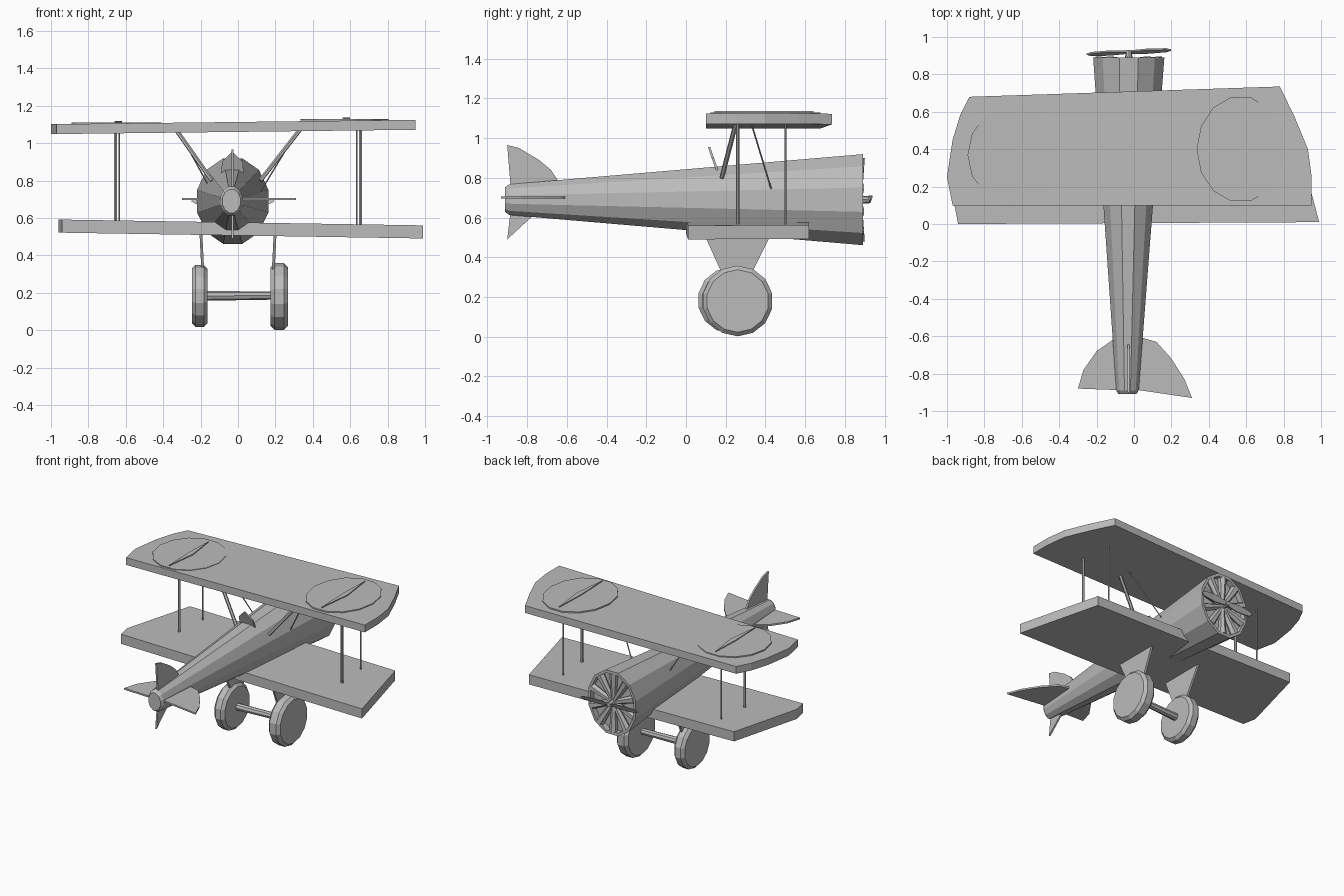
import bpy
import bmesh
from math import sin, cos, pi
from mathutils import Vector, Matrix

default = bpy.data.objects.get("Cube")
if default:
    bpy.data.objects.remove(default, do_unlink=True)

grey = bpy.data.materials.new("plain grey")
grey.use_nodes = True
colour = (.5, .5, .5, 1)
grey.diffuse_color = colour
grey.node_tree.nodes["Principled BSDF"].inputs["Base Color"].default_value = colour


def finish(name, bm):
    """Turn a bmesh into a flat shaded grey object."""
    bmesh.ops.recalc_face_normals(bm, faces=bm.faces)
    mesh = bpy.data.meshes.new(name)
    bm.to_mesh(mesh)
    bm.free()
    mesh.materials.append(grey)
    obj = bpy.data.objects.new(name, mesh)
    bpy.context.scene.collection.objects.link(obj)
    return obj


def plate(name, outline, place, thickness):
    """Extrude a flat outline; place maps its two coordinates into space."""
    bm = bmesh.new()
    face = bm.faces.new([bm.verts.new(place(a, b)) for a, b in outline])
    grown = bmesh.ops.extrude_face_region(bm, geom=[face])
    moved = [v for v in grown["geom"] if isinstance(v, bmesh.types.BMVert)]
    bmesh.ops.translate(bm, verts=moved, vec=Vector(thickness))
    return finish(name, bm)


def rod(name, start, end, radius, end_radius=None, sides=6):
    """Straight round bar or cone between two points."""
    start, end = Vector(start), Vector(end)
    axis = end - start
    turn = axis.to_track_quat("Z", "Y").to_matrix().to_4x4()
    bm = bmesh.new()
    bmesh.ops.create_cone(
        bm, cap_ends=True, segments=sides, radius1=radius,
        radius2=radius if end_radius is None else end_radius,
        depth=axis.length,
        matrix=Matrix.Translation((start + end) / 2) @ turn)
    return finish(name, bm)


def ring(bm, centre, across, up, sides=12):
    """Oval cross-section in the xz plane."""
    x, y, z = centre
    angles = [2 * pi * (i + .5) / sides for i in range(sides)]
    return [bm.verts.new((x + across * sin(a), y, z + up * cos(a))) for a in angles]


def bridge(bm, one, two):
    for i in range(len(one)):
        j = (i + 1) % len(one)
        bm.faces.new((one[i], one[j], two[j], two[i]))


# Fuselage: tapered tube with a rounded tail and a recessed nose
bm = bmesh.new()
rings = [
    ring(bm, (-.035, -.91, .69), .05, .065),
    ring(bm, (-.035, -.89, .69), .062, .08),
    ring(bm, (-.028, .89, .69), .197, .237),
    ring(bm, (-.028, .89, .69), .18, .215),
    ring(bm, (-.028, .85, .69), .18, .215),
]
for one, two in zip(rings, rings[1:]):
    bridge(bm, one, two)
bm.faces.new(rings[0])
bm.faces.new(rings[-1])
finish("fuselage", bm)

# Radial engine inside the nose
hub = Vector((-.028, .87, .69))
for i in range(10):
    a = 2 * pi * i / 10
    tip = hub + Vector((.18 * sin(a), 0, .21 * cos(a)))
    rod(f"engine_cylinder_{i}", hub, tip, .015, .03)
rod("propeller_shaft", hub - Vector((0, .02, 0)), hub + Vector((0, .06, 0)), .025, .015, 8)

# Propeller blades, slightly twisted
for name, side in (("left", 1), ("right", -1)):
    blade = [(0, -.01), (.1, -.02), (.2, -.014), (.225, 0), (.2, .014), (.1, .02), (0, .01)]
    plate(f"propeller_blade_{name}", blade,
          lambda a, b: (hub.x + side * a, .915 + b * .5 + side * a * .05, hub.z + b),
          (0, .008, 0))

# Upper wing with curved tips, tilted a little sideways
upper = [(-.97, .1), (-1, .25), (-.97, .45), (-.93, .58), (-.88, .68),
         (.78, .735), (.86, .57), (.93, .4), (.95, .25), (.95, .1)]
plate("upper_wing", upper, lambda x, y: (x, y, 1.06 + .012 * x), (0, 0, .053))

# Lower wing with raked tips
lower = [(-.94, 0), (-.96, .1), (-.82, .62), (.83, .62), (.99, .01)]
plate("lower_wing", lower, lambda x, y: (x, y, .506 - .016 * x), (0, 0, .07))

# Round discs with a raised sliver on the upper wing
for name, x, y, z, wide, long in (("right", -.65, .37, 1.102, .24, .26),
                                  ("left", .57, .4, 1.12, .235, .285)):
    steps = [2 * pi * i / 14 for i in range(14)]
    plate(f"wing_disc_{name}",
          [(x + wide * cos(a), y + long * sin(a)) for a in steps],
          lambda a, b: (a, b, z), (0, 0, .009))
    sliver = [(x, y - long * .9), (x + .03, y), (x, y + long * .85), (x - .01, y)]
    plate(f"disc_sliver_{name}", sliver, lambda a, b: (a, b, z), (0, 0, .016))

# Struts and landing legs, one set on each side
for name, side in (("left", 1), ("right", -1)):
    rod(f"rear_wing_strut_{name}", (side * .655, .26, .54), (side * .655, .26, 1.07), .009)
    rod(f"front_wing_strut_{name}", (side * .635, .5, .54), (side * .635, .5, 1.07), .005)
    rod(f"body_strut_{name}", (side * .33, .25, 1.07), (side * .13 - .01, .18, .8), .012)
    rod(f"body_wire_{name}", (side * .32, .33, 1.07), (side * .13 - .01, .43, .74), .004)
    leg = [(.09, .52), (.43, .52), (.33, .32), (.3, .2), (.22, .2), (.18, .32)]
    plate(f"landing_leg_{name}", leg,
          lambda y, z: (side * (.175 + .05 * (z - .2)), y, z), (side * .015, 0, 0))

# Wheels: bevelled discs of slightly different size
for name, x, y, z, radius, half in (("left", .22, .26, .18, .178, .046),
                                    ("right", -.205, .225, .183, .166, .042)):
    wheel = rod(f"wheel_{name}", (x - half, y, z), (x + half, y, z), radius, sides=14)
    bevel = wheel.modifiers.new("rounded rim", "BEVEL")
    bevel.width = .02
    bevel.segments = 1
rod("axle", (-.19, .23, .183), (.19, .25, .185), .026, .022, 8)

# Tailplane halves
right_tail = [(-.03, -.89), (-.3, -.88), (-.27, -.78), (-.2, -.68), (-.1, -.61), (-.03, -.61)]
left_tail = [(-.03, -.88), (.31, -.93), (.27, -.83), (.2, -.72), (.12, -.63), (.05, -.61), (-.03, -.62)]
for name, outline in (("right", right_tail), ("left", left_tail)):
    plate(f"tailplane_{name}", outline, lambda x, y: (x, y, .695), (0, 0, .012))

# Upright fin and the small skid fin below
fin = [(-.88, .72), (-.9, .965), (-.84, .95), (-.74, .89), (-.68, .84), (-.64, .78), (-.64, .72)]
skid = [(-.88, .66), (-.9, .49), (-.78, .6), (-.78, .66)]
for name, outline in (("fin", fin), ("tail_skid", skid)):
    plate(name, outline, lambda y, z: (-.036, y, z), (.012, 0, 0))

# Small windscreen ahead of the cockpit
screen = [(-.09, .84), (-.085, .9), (-.03, .955), (.025, .9), (.03, .84)]
plate("windscreen", screen, lambda x, z: (x, .15 - (z - .84) * .35, z), (0, .012, 0))
